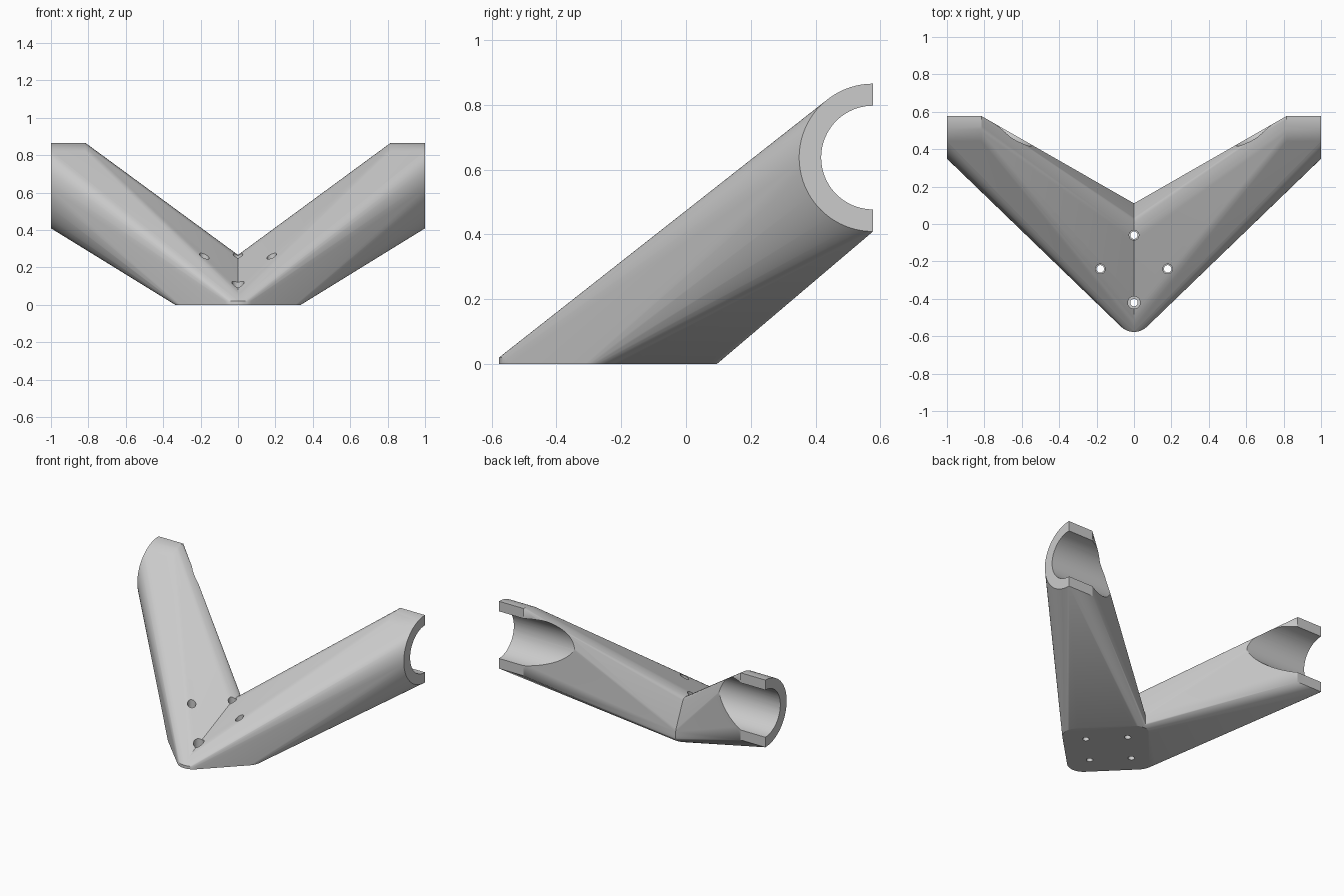
import bpy, bmesh
from math import pi, cos, sin, radians
from mathutils import Matrix

if "Cube" in bpy.data.objects:
    bpy.data.objects.remove(bpy.data.objects["Cube"])

BASE_Y, CORNER, R = -0.241, 0.236, 0.1        # rounded square foot
END_Y, END_Z, END_R, BORE_R = 0.577, 0.637, 0.228, 0.16


def link(name, bm):
    bmesh.ops.recalc_face_normals(bm, faces=bm.faces[:])
    me = bpy.data.meshes.new(name)
    bm.to_mesh(me)
    bm.free()
    ob = bpy.data.objects.new(name, me)
    bpy.context.collection.objects.link(ob)
    return ob


def add_cylinder(bm, r, depth, matrix, segs=32):
    bmesh.ops.create_cone(bm, cap_ends=True, segments=segs, radius1=r,
                          radius2=r, depth=depth, matrix=matrix)


def apply_modifier(ob, mod):
    bpy.context.view_layer.objects.active = ob
    bpy.ops.object.modifier_apply(modifier=mod.name)


def cut(ob, bm):
    cutter = link("cutter", bm)
    cutter.hide_render = True
    mod = ob.modifiers.new("cut", 'BOOLEAN')
    mod.operation = 'DIFFERENCE'
    mod.solver = 'EXACT'
    mod.object = cutter
    apply_modifier(ob, mod)
    bpy.data.objects.remove(cutter)


# Arm: hull between the rounded square foot and the half-round tube end
bm = bmesh.new()
for z in (0, 0.02):
    for k in range(4):
        mid = k * pi / 2
        for i in range(13):
            a = mid - pi / 4 + i * pi / 24
            bm.verts.new((CORNER * cos(mid) + R * cos(a),
                          BASE_Y + CORNER * sin(mid) + R * sin(a), z))
for x in (0.815, 1.0):
    for i in range(41):
        a = pi / 2 + i * pi / 40
        bm.verts.new((x, END_Y + END_R * cos(a), END_Z + END_R * sin(a)))
bmesh.ops.convex_hull(bm, input=bm.verts[:])
bmesh.ops.delete(bm, geom=[v for v in bm.verts if not v.link_faces], context='VERTS')

# Keep the right half, mirror it so both arms meet in the middle seam
bmesh.ops.bisect_plane(bm, geom=bm.verts[:] + bm.edges[:] + bm.faces[:],
                       plane_co=(0, 0, 0), plane_no=(1, 0, 0), clear_inner=True)
bracket = link("corner_bracket", bm)
mod = bracket.modifiers.new("mirror", 'MIRROR')
mod.merge_threshold = 0.0002
apply_modifier(bracket, mod)

# Tube bore along x through both ends
bm = bmesh.new()
add_cylinder(bm, BORE_R, 2.4, Matrix.Translation((0, END_Y, END_Z))
             @ Matrix.Rotation(pi / 2, 4, 'Y'), 80)
cut(bracket, bm)

# Four screw holes, each with a wider recess for the screw head
for x, y, head in ((0, -0.06, 0.026), (0, -0.42, 0.033),
                   (0.18, -0.24, 0.026), (-0.18, -0.24, 0.026)):
    for r, z0 in ((0.02, -0.1), (head, 0.06)):
        bm = bmesh.new()
        add_cylinder(bm, r, 1.0, Matrix.Translation((x, y, z0 + 0.5)))
        cut(bracket, bm)

bpy.ops.object.select_all(action='DESELECT')
bracket.select_set(True)
bpy.context.view_layer.objects.active = bracket
bpy.ops.object.shade_smooth_by_angle(angle=radians(25))
